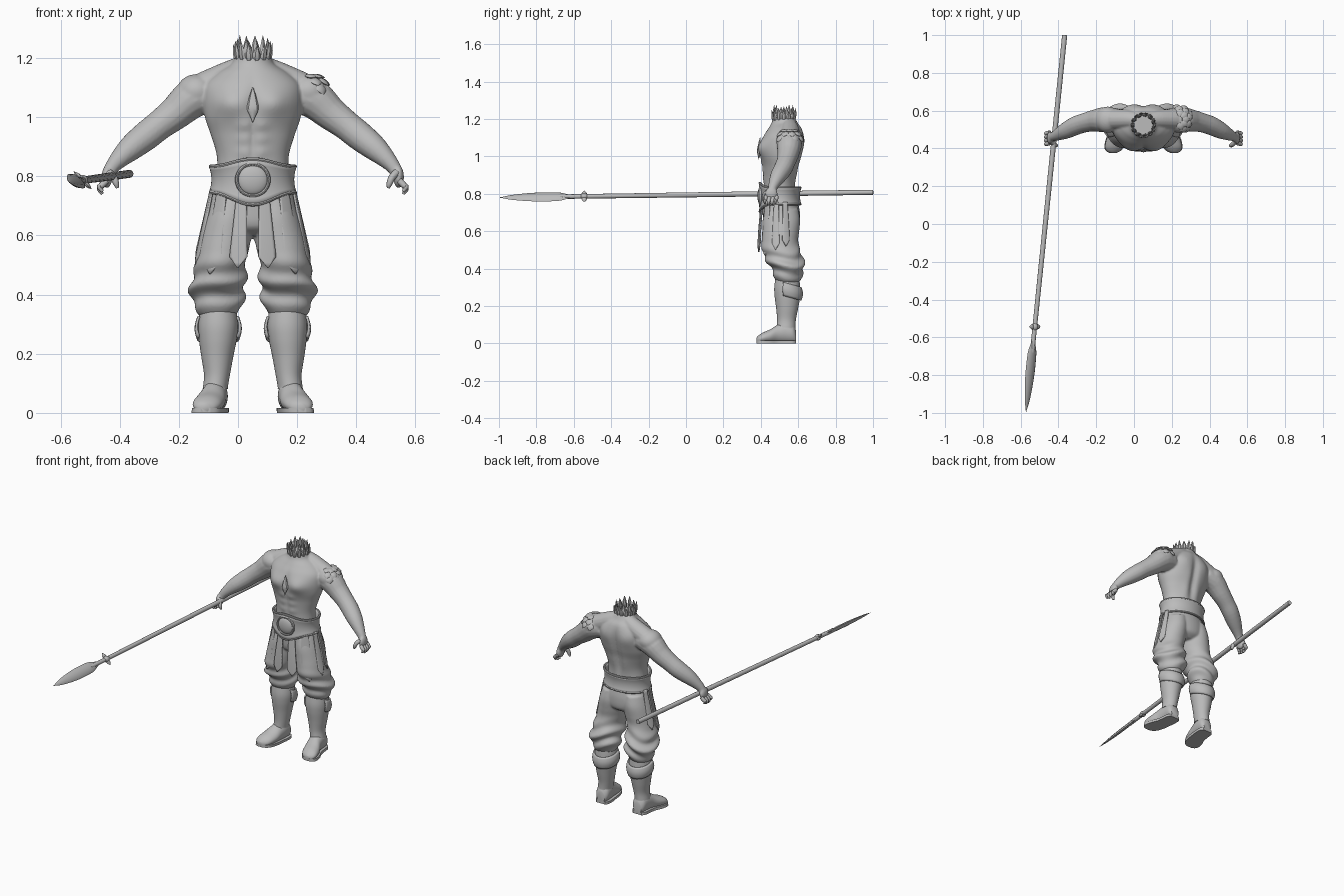
import bpy, bmesh, math
from math import sin, cos, pi, exp
from mathutils import Vector

cube = bpy.data.objects.get("Cube")
if cube:
    bpy.data.objects.remove(cube, do_unlink=True)

MID = 0.05          # x of the figure's plane of symmetry
GREY = (0.5, 0.5, 0.5, 1)
grey = bpy.data.materials.new("plain grey")
grey.use_nodes = True
grey.diffuse_color = GREY
grey.node_tree.nodes["Principled BSDF"].inputs["Base Color"].default_value = GREY


def finish(name, bm):
    """Turn a bmesh into a smooth-shaded object."""
    bmesh.ops.recalc_face_normals(bm, faces=bm.faces)
    mesh = bpy.data.meshes.new(name)
    bm.to_mesh(mesh)
    bm.free()
    mesh.materials.append(grey)
    ob = bpy.data.objects.new(name, mesh)
    bpy.context.collection.objects.link(ob)
    bpy.ops.object.select_all(action='DESELECT')
    ob.select_set(True)
    bpy.context.view_layer.objects.active = ob
    bpy.ops.object.shade_smooth_by_angle(angle=math.radians(40))
    return ob


def surface(name, point, around, along, wrap=True, caps=True, thick=0):
    """Grid surface from point(u, v), closed around u when wrap is on."""
    bm = bmesh.new()
    cols = around if wrap else around + 1
    grid = [[bm.verts.new(point(i / around, j / along)) for i in range(cols)]
            for j in range(along + 1)]
    for low, high in zip(grid, grid[1:]):
        for i in range(around):
            k = (i + 1) % cols
            bm.faces.new((low[i], low[k], high[k], high[i]))
    if wrap and caps:
        bm.faces.new(grid[0])
        bm.faces.new(grid[-1])
    ob = finish(name, bm)
    if thick:
        mod = ob.modifiers.new("thickness", 'SOLIDIFY')
        mod.thickness, mod.offset = thick, 0
    return ob


def blend(rows, t):
    """Smooth interpolation through rows of numbers."""
    last = len(rows) - 1
    i = min(int(t * last), last - 1)
    f = t * last - i
    a, b, c, d = (rows[min(max(i + k, 0), last)] for k in (-1, 0, 1, 2))
    return [q + f / 2 * (r - p + f * (2*p - 5*q + 4*r - s + f * (3*(q - r) + s - p)))
            for p, q, r, s in zip(a, b, c, d)]


def loft(name, rows, side=1, bump=None, around=40, along=40):
    """Stacked oval sections: height, offset, half width, front y, back y."""
    def point(u, v):
        z, off, half, front, back = blend(rows, v)
        a = u * 2 * pi
        p = Vector((off + half * cos(a), (front + back) / 2 + (back - front) / 2 * sin(a), z))
        if bump:
            p += bump(p, a)
        return (MID + side * p.x, p.y, p.z)
    return surface(name, point, around, along)


def tube(name, rows, side=1, around=16, along=24):
    """Round tube along rows of offset, y, z, radius."""
    def point(u, v):
        p = blend(rows, v)
        tangent = Vector(blend(rows, min(v + .01, 1))[:3]) - Vector(blend(rows, max(v - .01, 0))[:3])
        e = tangent.cross(Vector((.1, 1, .2))).normalized()
        n = tangent.cross(e).normalized()
        q = Vector(p[:3]) + p[3] * (cos(u * 2 * pi) * e + sin(u * 2 * pi) * n)
        return (MID + side * q.x, q.y, q.z)
    return surface(name, point, around, along)


def ball(name, off, y, z, size, side=1):
    bm = bmesh.new()
    bmesh.ops.create_uvsphere(bm, u_segments=32, v_segments=16, radius=1)
    bmesh.ops.scale(bm, vec=size, verts=bm.verts)
    bmesh.ops.translate(bm, vec=(MID + side * off, y, z), verts=bm.verts)
    return finish(name, bm)


def leaf(name, base, tip, facing, width, thick, shape=(.35, .9, 1, .65, .03), around=8, along=10):
    """Flat pointed blade from base to tip."""
    base, tip = Vector(base), Vector(tip)
    across = (tip - base).cross(Vector(facing)).normalized()
    normal = across.cross(tip - base).normalized()

    def point(u, v):
        k = blend([(s,) for s in shape], v)[0]
        a = u * 2 * pi
        return base.lerp(tip, v) + k * (across * width * cos(a) + normal * thick * sin(a))
    return surface(name, point, around, along)


def fuse(name, parts, voxel, smooth):
    """Join overlapping parts into one continuous skin."""
    bpy.ops.object.select_all(action='DESELECT')
    for ob in parts:
        ob.select_set(True)
    bpy.context.view_layer.objects.active = parts[0]
    bpy.ops.object.join()
    ob = parts[0]
    ob.name = name
    mod = ob.modifiers.new("skin", 'REMESH')
    mod.mode, mod.voxel_size, mod.use_smooth_shade = 'VOXEL', voxel, True
    mod = ob.modifiers.new("soften", 'SMOOTH')
    mod.factor, mod.iterations = .5, smooth


# Bare upper body: chest, belly and back muscles as soft bumps
def hill(x, z, cx, cz, wide, tall):
    return exp(-((abs(x) - cx) / wide) ** 2 - ((z - cz) / tall) ** 2)


def muscles(p, a):
    x, z = p.x, p.z
    if sin(a) < 0:
        push = -.022 * hill(x, z, .075, 1.045, .055, .045) + .008 * hill(x, z, 0, 1.05, .015, .07)
        push += .006 * hill(x, z, 0, .92, .01, .09)
        push -= .005 * sum(hill(x, z, .03, h, .025, .018) for h in (.88, .925, .97))
    else:
        push = -.016 * hill(x, z, 0, 1.0, .022, .13) + .01 * hill(x, z, .08, 1.08, .05, .05)
        push += .006 * hill(x, z, .04, .9, .03, .06)
    return Vector((0, push * min(1, abs(sin(a)) * 1.6), 0))


torso = loft("torso", [(.72, 0, .13, .42, .59), (.80, 0, .122, .415, .585), (.87, 0, .122, .415, .585),
                       (.94, 0, .142, .41, .60), (1.0, 0, .162, .40, .62), (1.06, 0, .168, .40, .63),
                       (1.11, 0, .16, .415, .63), (1.15, 0, .12, .44, .62),
                       (1.178, 0, .075, .457, .60), (1.205, 0, .06, .465, .585)],
             bump=muscles, around=72, along=80)
skin = [torso]
for s in (-1, 1):
    skin += [
        tube("arm", [(.13, .55, 1.08, .06), (.20, .552, 1.065, .068), (.26, .547, 1.015, .058),
                     (.315, .535, .973, .051), (.36, .52, .937, .05), (.41, .495, .897, .044),
                     (.45, .475, .86, .033), (.478, .462, .828, .024), (.49, .458, .8, .022)], s),
        ball("deltoid", .19, .552, 1.085, (.068, .07, .06), s),
        tube("trapezius", [(.03, .55, 1.17, .04), (.08, .555, 1.14, .05), (.16, .555, 1.1, .055)], s),
        ball("palm", .493, .456, .798, (.018, .034, .038), s)]
    # Fingers and thumb
    for i in range(4):
        y = .428 + .019 * i
        drop = .008 * abs(i - 1.5)
        tube("finger", [(.495, y, .785, .011), (.512, y - .004, .768, .011),
                        (.518, y - .006, .752 + drop, .009), (.508, y - .007, .736 + drop, .005)], s, 10, 10)
    tube("thumb", [(.486, .436, .812, .013), (.47, .42, .795, .012), (.462, .416, .775, .01),
                   (.458, .417, .76, .005)], s, 10, 10)
fuse("upper_body", skin, .006, 3)


# Baggy trousers with folds above the knee
def folds(p, a):
    k = .011 * exp(-((p.z - .42) / .07) ** 2) * sin(75 * p.z + 2 * cos(a) + sin(2 * a))
    return Vector((k * cos(a), k * sin(a), 0))


cloth = [loft("hips", [(.60, 0, .07, .46, .57), (.63, 0, .13, .42, .605), (.69, 0, .148, .41, .61),
                       (.75, 0, .136, .41, .60), (.80, 0, .126, .42, .59)])]
for s in (-1, 1):
    cloth.append(loft("trouser_leg", [(.72, .07, .07, .42, .60), (.66, .08, .08, .41, .61), (.60, .09, .086, .408, .605),
                                      (.55, .1, .086, .405, .60), (.50, .11, .085, .405, .61), (.455, .114, .092, .425, .625),
                                      (.415, .117, .093, .445, .63), (.375, .119, .085, .465, .625),
                                      (.34, .118, .07, .48, .612), (.325, .118, .056, .49, .60)], s, folds, 48, 80))
fuse("trousers", cloth, .006, 3)

for s in (-1, 1):
    # Boot shaft with its cuff flare, calf guard, foot and sole
    loft("boot_shaft", [(.36, .117, .06, .48, .605), (.3, .117, .067, .472, .61), (.25, .118, .064, .474, .61),
                        (.19, .12, .054, .482, .60), (.13, .121, .044, .487, .588), (.09, .126, .042, .485, .585),
                        (.08, .127, .043, .482, .587)], s)

    def guard(u, v):
        a = pi * (-.1 + 1.2 * u)
        r = 1 + .12 * sin(pi * v)
        return (MID + s * (.117 + .068 * r * cos(a)), .542 + .071 * r * sin(a), .25 + .07 * v - .02 * sin(a))
    surface("calf_guard", guard, 24, 6, wrap=False, thick=.008)

    def foot(u, v, grow=0, flat=1):
        y, off, half, top = blend([(.588, .126, .026, .07), (.57, .126, .04, .105), (.53, .128, .043, .115),
                                   (.49, .134, .044, .10), (.45, .145, .05, .075), (.41, .155, .048, .058),
                                   (.387, .16, .035, .042), (.376, .162, .014, .03)], v)
        a = u * 2 * pi
        z = .014 if flat == 0 else top * (.5 + .5 * sin(a))
        return (MID + s * (off + (half + grow) * cos(a)), y, max(z, .004))
    surface("boot_foot", foot, 28, 28)

    def sole(u, v):
        x, y, z = foot(u, v, .004)
        return (x, y, .016 if sin(u * 2 * pi) > 0 else 0)
    surface("boot_sole", sole, 28, 28)

    # Hanging armoured strips around the hips
    for turn, end, half in ((15, .49, 9), (47, .47, 12), (78, .50, 9), (104, .52, 9)):
        def strip(u, v):
            taper = (.75 + .35 * v) if v < .86 else 1.05 * max(.04, (1 - v) / .14)
            a = math.radians(turn + half * (2 * u - 1) * taper)
            return (MID + s * (.143 + .054 * v) * sin(a), .505 - (.102 + .018 * sin(pi * v / 2)) * cos(a),
                    .755 + (end - .755) * v)
        surface("hip_strip", strip, 6, 14, wrap=False, thick=.007)


# Wide belt, dipping and peaking at the front, with rolled rims
def belt(u, v):
    a = u * 2 * pi
    front = max(0, -sin(a)) ** 5
    low, high = .745 - .04 * front, .833 + .024 * front
    flare = .008 * (2 * v - 1) ** 2
    return (MID + (.134 + flare) * cos(a), .503 + (.1 + flare) * sin(a), low + (high - low) * v)


surface("belt", belt, 64, 8, caps=False, thick=.012)
for edge in (0, 1):
    def rim(u, v):
        p, a = Vector(belt(u, edge)), v * 2 * pi
        out = Vector((cos(u * 2 * pi), sin(u * 2 * pi), 0))
        return p + .007 * (out * cos(a) + Vector((0, 0, sin(a))))
    surface("belt_rim", rim, 64, 8, caps=False)
ball("belt_disc", 0, .402, .788, (.052, .02, .052))
surface("disc_rim", lambda u, v: (MID + (.054 + .006 * cos(v * 2 * pi)) * cos(u * 2 * pi),
                                  .397 + .008 * sin(v * 2 * pi),
                                  .788 + (.054 + .006 * cos(v * 2 * pi)) * sin(u * 2 * pi)), 40, 8, caps=False)

# Ragged collar of spikes around the neck, in two rows
for row, count, reach, height in ((0, 14, .012, .07), (1, 11, -.002, .088)):
    for i in range(count):
        a = (i + row / 2) / count * 2 * pi
        out = Vector((cos(a), sin(a), 0))
        base = Vector((MID + .054 * cos(a), .523 + .054 * sin(a), 1.18))
        tip = base + out * reach + Vector((0, 0, height + .01 * sin(5 * i)))
        leaf("collar_spike", base, tip, out, .013, .008, around=6, along=6)

# Chest pendant and the layered scales on the left shoulder
leaf("pendant", (MID, .396, 1.1), (MID, .388, .98), (0, -1, 0), .02, .012, (.1, .5, .8, 1, .5, .03))
for row in range(3):
    for i in range(5):
        turn = math.radians(-75 + 38 * i + 12 * row)
        tilt = math.radians(15 + 24 * row)

        def spot(t, r):
            return Vector((.237 + r * sin(t) * cos(turn), .553 + r * sin(t) * sin(turn), 1.08 + r * .92 * cos(t)))
        leaf("shoulder_scale", spot(tilt, .07), spot(tilt + .52, .081), spot(tilt, 1) - spot(tilt, 0),
             .02, .007, (.6, .95, 1, .75, .1), along=6)

# Spear: shaft, cross piece and leaf blade
butt, point_end = Vector((-.367, 1, .808)), Vector((-.572, -1, .78))
shaft = [(*(butt.lerp(point_end, t) - Vector((MID, 0, 0))), r) for t, r in ((0, .0135), (.4, .0135), (.84, .012))]
tube("spear_shaft", shaft, along=8)
across = Vector((-1, 0, 1)).normalized()
hub = butt.lerp(point_end, .772)
for way in (-1, 1):
    leaf("spear_cross_piece", hub, hub + across * way * .043, (1, 0, 1), .014, .008)
ball("spear_collar", hub.x - MID, hub.y, hub.z, (.018, .022, .018))
leaf("spear_blade", butt.lerp(point_end, .81), point_end, (1, 0, 1), .034, .011,
     (.4, .9, 1, 1, .9, .72, .45, .02), around=8, along=24)
